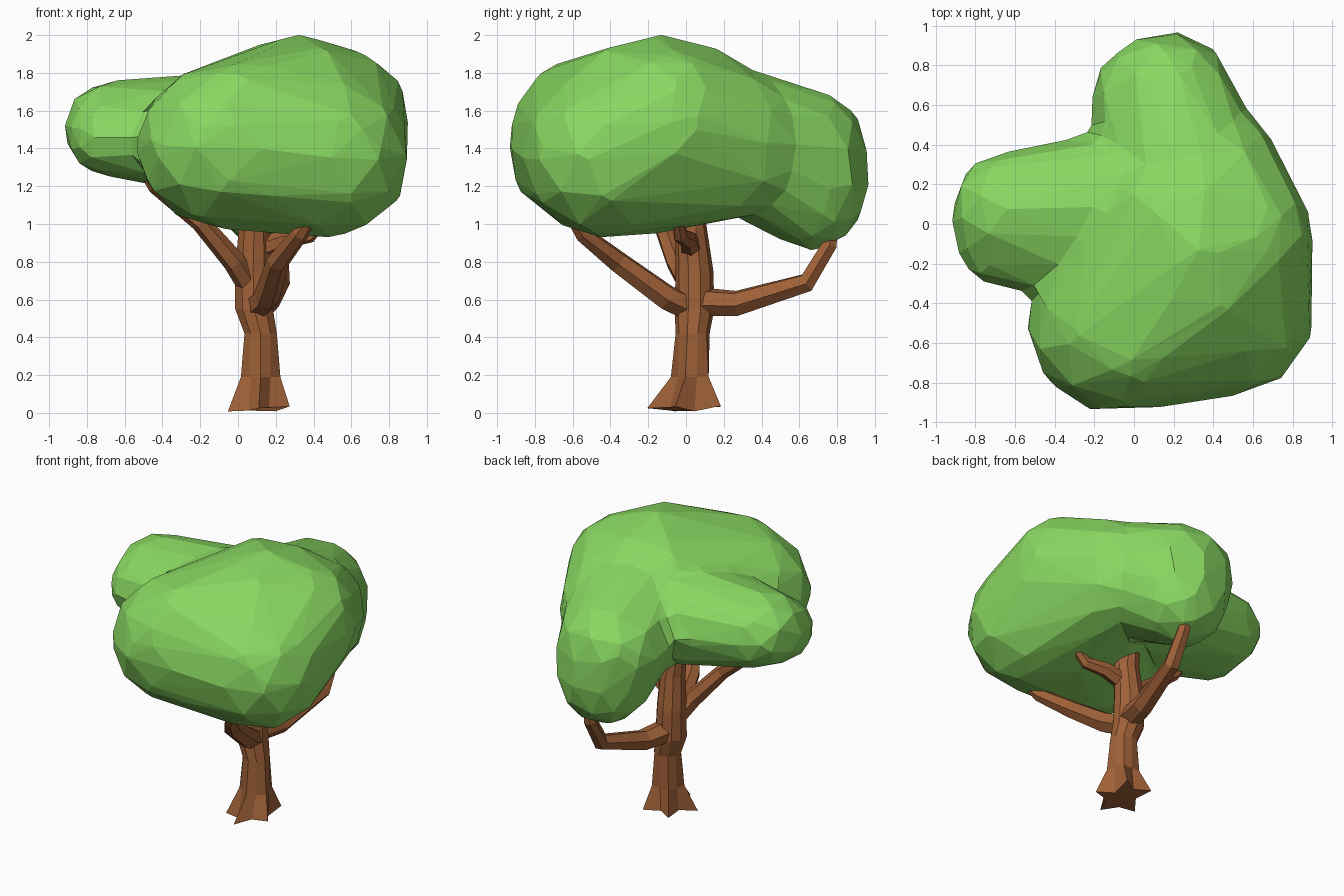
import bpy, bmesh, math, random
from mathutils import Vector, Matrix

if "Cube" in bpy.data.objects:
    bpy.data.objects.remove(bpy.data.objects["Cube"])

random.seed(4)


def material(name, color):
    m = bpy.data.materials.new(name)
    m.diffuse_color = color
    m.use_nodes = True
    m.node_tree.nodes["Principled BSDF"].inputs["Base Color"].default_value = m.diffuse_color
    return m


LEAF = material("leaf_green", (0.25, 0.68, 0.12, 1))
BARK = material("bark_brown", (0.35, 0.12, 0.04, 1))


def make_object(name, bm, mat):
    bmesh.ops.recalc_face_normals(bm, faces=bm.faces)
    mesh = bpy.data.meshes.new(name)
    bm.to_mesh(mesh)
    bm.free()
    mesh.materials.append(mat)
    obj = bpy.data.objects.new(name, mesh)
    bpy.context.collection.objects.link(obj)
    return obj


def clump(name, blobs):
    """Faceted leaf mass: convex hull around several squashed icospheres."""
    bm = bmesh.new()
    for center, (rx, ry, rz) in blobs:
        turn = Matrix.Rotation(random.uniform(0, 6.28), 4, 'Z')
        mat = Matrix.Translation(center) @ Matrix.Diagonal((rx * 1.05, ry * 1.05, rz * 1.02, 1)) @ turn
        bmesh.ops.create_icosphere(bm, subdivisions=2, radius=1, matrix=mat)
    hull = bmesh.ops.convex_hull(bm, input=bm.verts)
    inner = [e for e in hull["geom_interior"] if isinstance(e, bmesh.types.BMVert)]
    bmesh.ops.delete(bm, geom=inner, context='VERTS')
    return make_object(name, bm, LEAF)


def ring_tube(name, rings):
    """Capped skin over a list of point rings."""
    bm = bmesh.new()
    loops = [[bm.verts.new(p) for p in ring] for ring in rings]
    n = len(loops[0])
    for a, b in zip(loops, loops[1:]):
        for i in range(n):
            j = (i + 1) % n
            bm.faces.new((a[i], a[j], b[j], b[i]))
    bm.faces.new(loops[0][::-1])
    bm.faces.new(loops[-1])
    return make_object(name, bm, BARK)


def branch(name, path, radii, sides=6):
    pts = [Vector(p) for p in path]
    rings = []
    for k, p in enumerate(pts):
        tangent = pts[min(k + 1, len(pts) - 1)] - pts[max(k - 1, 0)]
        q = Vector((0, 0, 1)).rotation_difference(tangent)
        rings.append([p + q @ Vector((radii[k] * math.cos(a), radii[k] * math.sin(a), 0))
                      for a in (math.tau * i / sides for i in range(sides))])
    return ring_tube(name, rings)


# Canopy: main mass with a left lobe and a drooping back lobe
canopy = clump("canopy", [
    ((0.32, -0.15, 1.48), (0.50, 0.58, 0.52)),
    ((0.59, -0.06, 1.54), (0.31, 0.30, 0.38)),
    ((0.10, 0.08, 1.58), (0.25, 0.25, 0.36)),
    ((-0.09, -0.50, 1.41), (0.44, 0.44, 0.43)),
    ((0.00, -0.63, 1.66), (0.20, 0.20, 0.20)),
    ((0.50, -0.43, 1.36), (0.40, 0.42, 0.43)),
    ((0.43, 0.30, 1.42), (0.28, 0.30, 0.38)),
])
lobes = [
    clump("left_lobe", [
        ((-0.66, 0.06, 1.51), (0.26, 0.29, 0.25)),
        ((-0.71, -0.06, 1.46), (0.19, 0.24, 0.20)),
        ((-0.32, -0.10, 1.46), (0.25, 0.27, 0.27)),
        ((-0.08, 0.08, 1.47), (0.38, 0.38, 0.33)),
    ]),
    clump("back_lobe", [
        ((0.17, 0.67, 1.20), (0.31, 0.29, 0.34)),
        ((0.15, 0.62, 1.40), (0.36, 0.33, 0.32)),
        ((0.28, 0.20, 1.49), (0.42, 0.35, 0.37)),
    ]),
]
bpy.context.view_layer.objects.active = canopy
for lobe in lobes:
    mod = canopy.modifiers.new("merge_" + lobe.name, 'BOOLEAN')
    mod.operation, mod.solver, mod.object = 'UNION', 'EXACT', lobe
    bpy.ops.object.modifier_apply(modifier=mod.name)
    bpy.data.objects.remove(lobe)

# Blend the lobes together, then reduce to large irregular facets
remesh = canopy.modifiers.new("blend", 'REMESH')
remesh.mode, remesh.voxel_size = 'VOXEL', 0.04
soften = canopy.modifiers.new("soften", 'SMOOTH')
soften.factor, soften.iterations = 0.5, 10
facet = canopy.modifiers.new("facet", 'DECIMATE')
facet.ratio = 0.03

# Trunk: ten-sided, root flare alternates between spurs and hollows
trunk_rings = []
for z, x, y, r, spur in [(0.02, 0.11, 0.01, 0.165, 0.05), (0.19, 0.12, 0.03, 0.10, 0.01),
                         (0.42, 0.12, 0.035, 0.09, 0), (0.55, 0.085, 0.045, 0.105, 0),
                         (0.75, 0.08, 0.045, 0.10, 0), (0.98, 0.085, 0.025, 0.085, 0),
                         (1.28, 0.03, 0.02, 0.05, 0)]:
    ring = []
    for i in range(10):
        a = math.tau * (i + 0.5) / 10
        d = r + spur * (1 if i % 2 else -1)
        flare = 0.8 if spur > 0.02 else 1
        dz = random.uniform(-0.02, 0.02) if spur > 0.02 else 0
        ring.append((x + d * flare * math.cos(a), y + d * math.sin(a), z + dz))
    trunk_rings.append(ring)
ring_tube("trunk", trunk_rings)

# Branches
branch("back_branch", [(0.09, 0.04, 0.59), (0.15, 0.27, 0.58), (0.22, 0.64, 0.69),
                       (0.22, 0.76, 0.89), (0.22, 0.78, 1.0)], [0.08, 0.07, 0.055, 0.045, 0.03])
branch("front_branch", [(0.10, 0.02, 0.56), (0.15, -0.10, 0.61), (0.21, -0.36, 0.80),
                        (0.33, -0.55, 0.95), (0.38, -0.60, 1.02)], [0.075, 0.07, 0.06, 0.045, 0.03])
branch("left_branch", [(0.07, 0.03, 0.66), (-0.02, -0.05, 0.80), (-0.20, -0.13, 1.01),
                       (-0.44, -0.12, 1.20), (-0.53, -0.10, 1.33)], [0.065, 0.06, 0.05, 0.04, 0.025])
branch("right_branch", [(0.09, 0.03, 0.86), (0.25, 0.01, 0.92), (0.38, -0.03, 0.94),
                        (0.45, -0.04, 1.02)], [0.06, 0.05, 0.04, 0.03])
